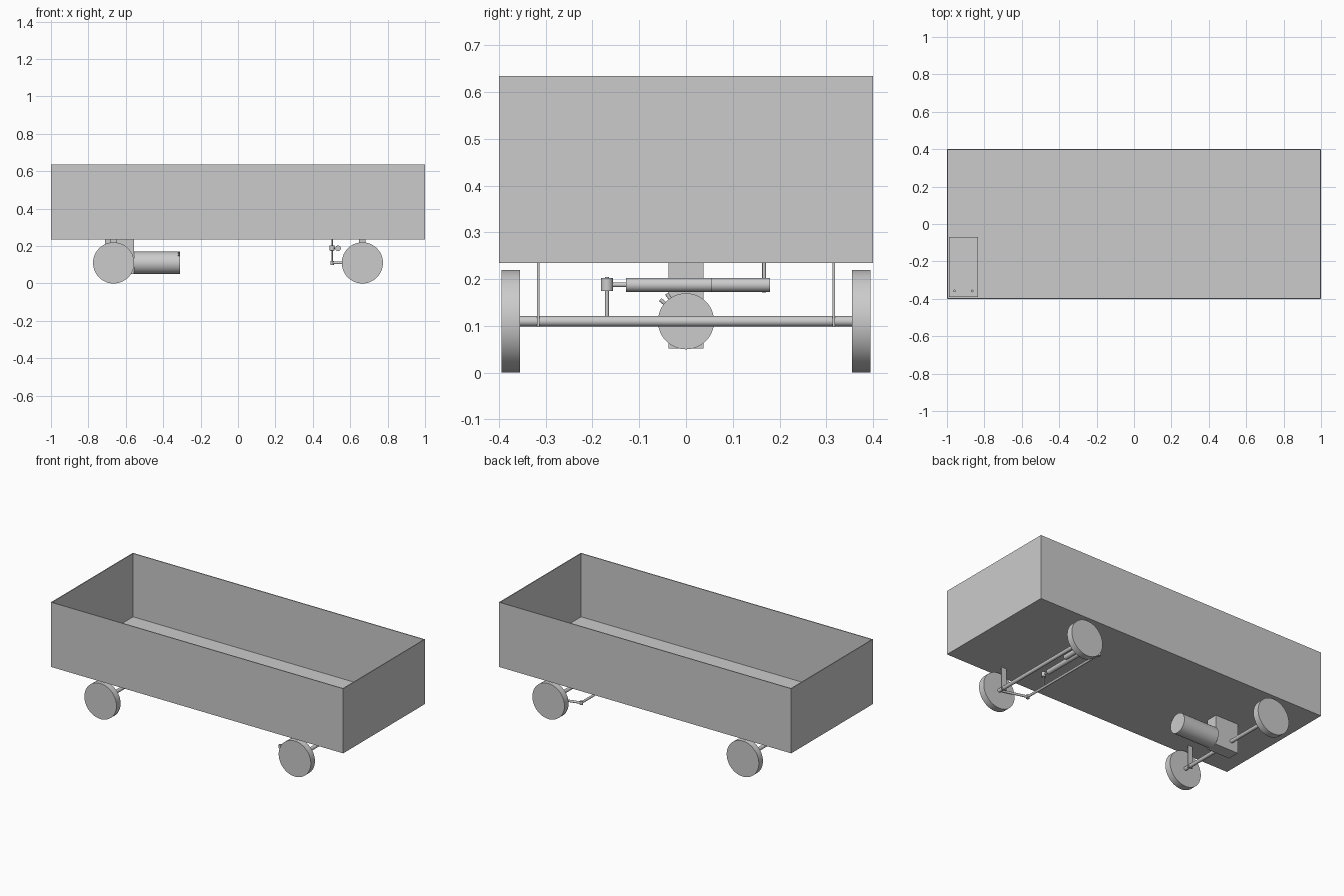
import bpy, bmesh, math
from mathutils import Vector

if "Cube" in bpy.data.objects:
    bpy.data.objects.remove(bpy.data.objects["Cube"], do_unlink=True)

grey = bpy.data.materials.new("light_grey")
grey.use_nodes = True
grey.diffuse_color = (0.6, 0.6, 0.6, 1)
grey.node_tree.nodes["Principled BSDF"].inputs["Base Color"].default_value = (0.6, 0.6, 0.6, 1)


def finish(name, bm, smooth=False):
    bmesh.ops.recalc_face_normals(bm, faces=bm.faces)
    mesh = bpy.data.meshes.new(name)
    bm.to_mesh(mesh)
    bm.free()
    mesh.materials.append(grey)
    obj = bpy.data.objects.new(name, mesh)
    bpy.context.collection.objects.link(obj)
    if smooth:
        bpy.ops.object.select_all(action="DESELECT")
        obj.select_set(True)
        bpy.context.view_layer.objects.active = obj
        bpy.ops.object.shade_smooth_by_angle(angle=math.radians(35))
    return obj


def box(name, low, high):
    """Block between two opposite corners."""
    low, high = Vector(low), Vector(high)
    bm = bmesh.new()
    bmesh.ops.create_cube(bm, size=1)
    bmesh.ops.scale(bm, vec=high - low, verts=bm.verts)
    bmesh.ops.translate(bm, vec=(low + high) / 2, verts=bm.verts)
    return finish(name, bm)


def rod(name, start, end, radius, sides=24):
    """Capped cylinder between two points."""
    start, end = Vector(start), Vector(end)
    bm = bmesh.new()
    bmesh.ops.create_cone(bm, cap_ends=True, segments=sides, radius1=radius,
                          radius2=radius, depth=(end - start).length)
    turn = Vector((0, 0, 1)).rotation_difference(end - start).to_matrix()
    bmesh.ops.rotate(bm, cent=(0, 0, 0), matrix=turn, verts=bm.verts)
    bmesh.ops.translate(bm, vec=(start + end) / 2, verts=bm.verts)
    return finish(name, bm, True)


# Open-topped cargo tray: inset the top face and sink it to the floor
FLOOR, RIM, WALL = 0.235, 0.635, 0.008
bm = bmesh.new()
bmesh.ops.create_cube(bm, size=1)
bmesh.ops.scale(bm, vec=(2, 0.8, RIM - FLOOR), verts=bm.verts)
bmesh.ops.translate(bm, vec=(0, 0, (RIM + FLOOR) / 2), verts=bm.verts)
bm.normal_update()
top = max(bm.faces, key=lambda f: f.normal.z)
bmesh.ops.inset_region(bm, faces=[top], thickness=WALL)
well = bmesh.ops.extrude_face_region(bm, geom=[top])["geom"]
for v in well:
    if isinstance(v, bmesh.types.BMVert):
        v.co.z = FLOOR + WALL
if top.is_valid:
    bmesh.ops.delete(bm, geom=[top], context="FACES_ONLY")
finish("cargo_tray", bm)

# Battery in the corner of the tray
BATTERY_TOP = 0.43
box("battery", (-0.99, -0.39, FLOOR + WALL), (-0.835, -0.07, BATTERY_TOP))
for i, x in enumerate((-0.96, -0.865)):
    rod(f"battery_terminal_{i}", (x, -0.358, BATTERY_TOP), (x, -0.358, BATTERY_TOP + 0.012), 0.007)

# Axles, wheels and axle hangers
AXLE_Z = 0.11
for end, x in (("drive", -0.665), ("steer", 0.665)):
    rod(f"{end}_axle", (x, -0.356, AXLE_Z), (x, 0.356, AXLE_Z), 0.011)
    for side, s in (("left", 1), ("right", -1)):
        rod(f"{end}_wheel_{side}", (x, s * 0.355, AXLE_Z), (x, s * 0.395, AXLE_Z), 0.11, 72)
        y = s * 0.316
        box(f"{end}_hanger_{side}", (x - 0.017, y - 0.003, 0.098), (x + 0.017, y + 0.003, FLOOR))

# Gearbox and drive motor
box("gearbox", (-0.71, -0.037, 0.052), (-0.555, 0.037, FLOOR))
rod("drive_motor", (-0.555, 0, AXLE_Z), (-0.31, 0, AXLE_Z), 0.06, 48)
for i, angle in enumerate((125, 140)):
    out = Vector((0, math.cos(math.radians(angle)), math.sin(math.radians(angle))))
    foot = Vector((-0.318, 0, AXLE_Z))
    rod(f"motor_terminal_{i}", foot + out * 0.055, foot + out * 0.072, 0.004, 12)

# Steering arms and tie rod
LINK_X = 0.503
for side, s in (("left", 1), ("right", -1)):
    rod(f"steering_arm_{side}", (0.665, s * 0.35, AXLE_Z), (LINK_X, s * 0.305, AXLE_Z), 0.007)
    rod(f"tie_rod_pin_{side}", (LINK_X, s * 0.305, AXLE_Z - 0.011), (LINK_X, s * 0.305, AXLE_Z + 0.011), 0.009)
rod("tie_rod", (LINK_X, -0.305, AXLE_Z), (LINK_X, 0.305, AXLE_Z), 0.007)

# Steering actuator with side motor, clevis, link and mount
ACT_Z = 0.188
rod("actuator_body", (LINK_X, -0.128, ACT_Z), (LINK_X, 0.18, ACT_Z), 0.015)
rod("actuator_motor", (LINK_X + 0.032, 0.055, ACT_Z), (LINK_X + 0.032, 0.18, ACT_Z), 0.015)
rod("actuator_piston", (LINK_X, -0.16, ACT_Z), (LINK_X, -0.12, ACT_Z), 0.005)
rod("actuator_clevis", (LINK_X, -0.169, 0.175), (LINK_X, -0.169, 0.203), 0.013)
rod("actuator_link", (LINK_X, -0.169, AXLE_Z), (LINK_X, -0.169, 0.205), 0.004)
rod("actuator_mount", (LINK_X, 0.167, 0.172), (LINK_X, 0.167, FLOOR), 0.004)
